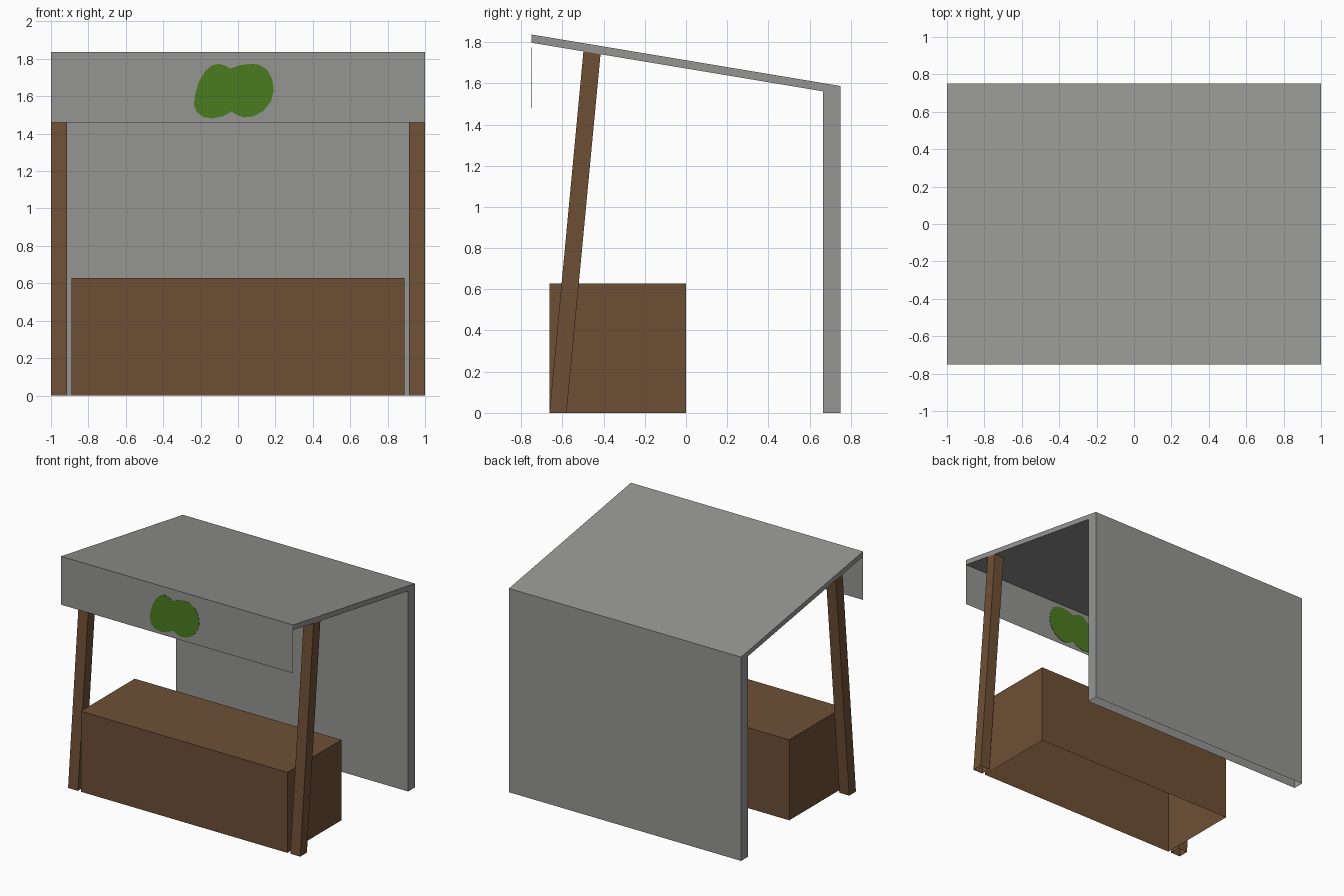
import bpy, bmesh

if "Cube" in bpy.data.objects:
    bpy.data.objects.remove(bpy.data.objects["Cube"])


def material(name, rgb):
    m = bpy.data.materials.new(name)
    m.diffuse_color = (*rgb, 1)
    m.use_nodes = True
    m.node_tree.nodes["Principled BSDF"].inputs["Base Color"].default_value = m.diffuse_color
    return m


grey = material("grey_panel", (0.30, 0.305, 0.295))
brown = material("brown_wood", (0.155, 0.078, 0.036))
green = material("green_emblem", (0.070, 0.200, 0.014))


def extrude(name, points, offset, mat, open_bottom=False):
    """Extrude a closed polygon of 3D points along an offset vector."""
    bm = bmesh.new()
    face = bm.faces.new([bm.verts.new(p) for p in points])
    ext = bmesh.ops.extrude_face_region(bm, geom=[face], use_keep_orig=True)
    new = [g for g in ext["geom"] if isinstance(g, bmesh.types.BMVert)]
    bmesh.ops.translate(bm, verts=new, vec=offset)
    bmesh.ops.recalc_face_normals(bm, faces=bm.faces)
    if open_bottom:
        floor = [f for f in bm.faces if all(v.co.z < 1e-4 for v in f.verts)]
        bmesh.ops.delete(bm, geom=floor, context='FACES_ONLY')
    mesh = bpy.data.meshes.new(name)
    bm.to_mesh(mesh)
    bm.free()
    mesh.materials.append(mat)
    obj = bpy.data.objects.new(name, mesh)
    bpy.context.collection.objects.link(obj)
    return obj


def side_part(name, profile, x0, x1, mat, open_bottom=False):
    """Extrude a (y, z) profile from x0 to x1."""
    return extrude(name, [(x0, y, z) for y, z in profile], (x1 - x0, 0, 0), mat, open_bottom)


def under(y):
    """Height of the underside of the sloping roof."""
    return 1.797 - (y + 0.75) * 0.25 / 1.5


# Sloping roof
side_part("roof", [(-0.75, under(-0.75)), (0.75, under(0.75)),
                   (0.75, under(0.75) + 0.04), (-0.75, under(-0.75) + 0.04)], -1, 1, grey)

# Back wall, open underneath
side_part("back_wall", [(0.665, 0), (0.75, 0), (0.75, under(0.75)), (0.665, under(0.665))],
          -1, 1, grey, True)

# Counter, hollow box without a floor
side_part("counter", [(-0.663, 0), (0, 0), (0, 0.627), (-0.663, 0.627)], -0.89, 0.89, brown, True)

# Leaning front posts
post = [(-0.663, 0), (-0.58, 0), (-0.415, under(-0.415)), (-0.498, under(-0.498))]
for side, x in (("left", -1), ("right", 0.915)):
    side_part(side + "_front_post", post, x, x + 0.085, brown, True)

# Hanging sign: a single sheet
mesh = bpy.data.meshes.new("sign_board")
mesh.from_pydata([(-1, -0.749, 1.46), (1, -0.749, 1.46), (1, -0.749, 1.797), (-1, -0.749, 1.797)],
                 [], [(0, 1, 2, 3)])
mesh.materials.append(grey)
bpy.context.collection.objects.link(bpy.data.objects.new("sign_board", mesh))

# Two-lobed green emblem, a thin plate seen from both sides of the sign
outline = [(-.236, 1.556), (-.228, 1.615), (-.208, 1.68), (-.175, 1.735), (-.14, 1.765),
           (-.105, 1.773), (-.07, 1.765), (-.04, 1.748), (.01, 1.766), (.06, 1.773),
           (.11, 1.770), (.155, 1.742), (.183, 1.69), (.192, 1.63), (.175, 1.57),
           (.135, 1.52), (.08, 1.492), (.03, 1.487), (-.005, 1.500), (-.035, 1.518),
           (-.075, 1.495), (-.135, 1.481), (-.185, 1.488), (-.22, 1.515)]
extrude("sign_emblem", [(x, -0.751, z) for x, z in outline], (0, 0.004, 0), green)
